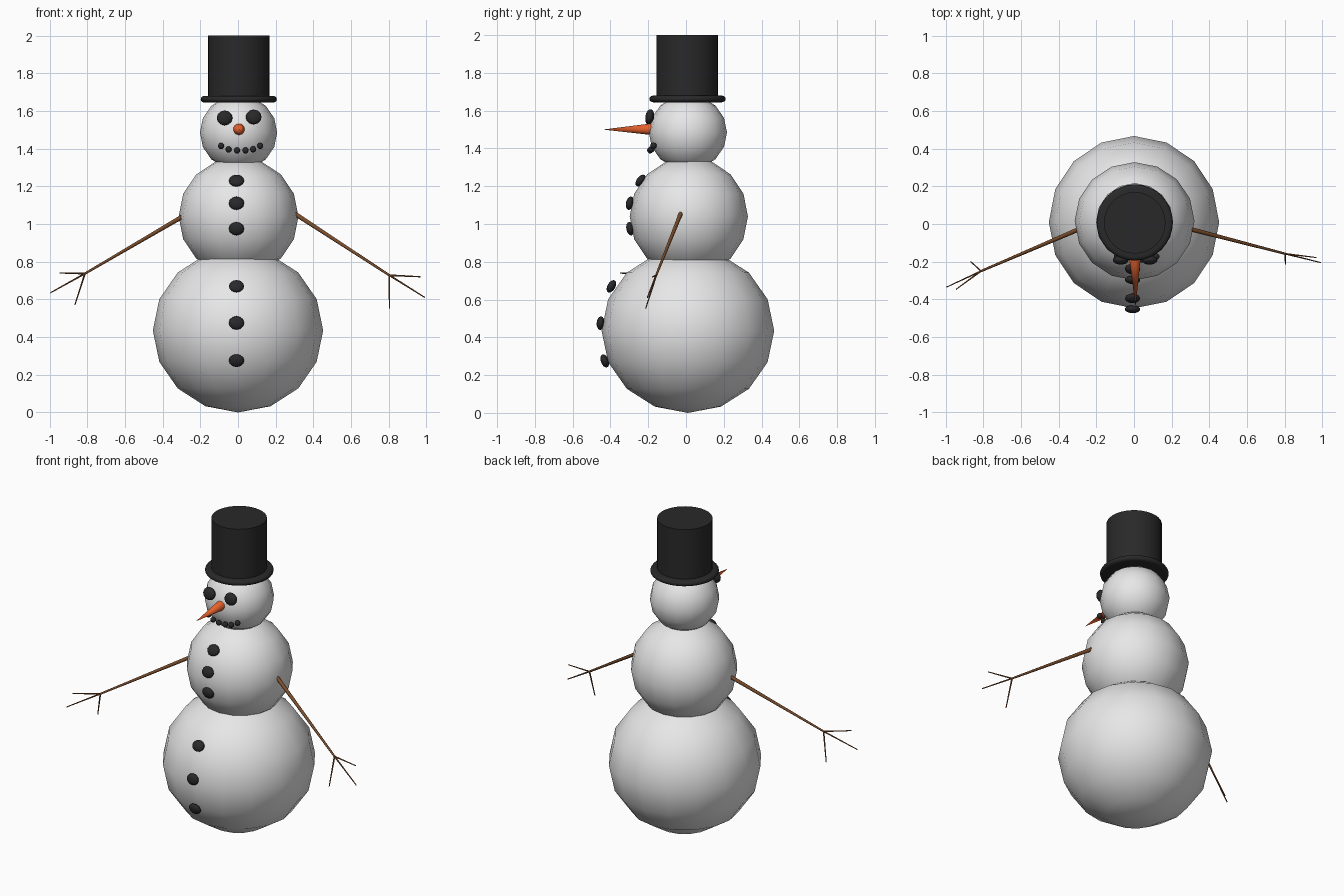
import bpy, math
from mathutils import Vector

if "Cube" in bpy.data.objects:
    bpy.data.objects.remove(bpy.data.objects["Cube"])


def material(name, rgb):
    m = bpy.data.materials.new(name)
    m.diffuse_color = (*rgb, 1)
    m.use_nodes = True
    m.node_tree.nodes["Principled BSDF"].inputs["Base Color"].default_value = m.diffuse_color
    return m


SNOW = material("snow", (0.8, 0.8, 0.8))
COAL = material("coal", (0.022, 0.022, 0.022))
CARROT = material("carrot orange", (0.8, 0.12, 0.025))
BARK = material("bark brown", (0.2, 0.075, 0.025))


def finish(name, mat, angle=40):
    ob = bpy.context.object
    ob.name = name
    ob.data.materials.append(mat)
    bpy.ops.object.shade_smooth_by_angle(angle=math.radians(angle))
    return ob


def ball(name, loc, size, mat, segs=16, rings=8, normal=None):
    """Ellipsoid; its thin z axis can be turned to a surface normal."""
    bpy.ops.mesh.primitive_uv_sphere_add(segments=segs, ring_count=rings, radius=1, location=loc)
    ob = bpy.context.object
    ob.scale = size
    if normal is not None:
        ob.rotation_euler = Vector(normal).to_track_quat('Z', 'Y').to_euler()
    return finish(name, mat, 50)


def stick(name, a, b, r1, r2, mat, sides=8):
    """Tapered rod from a to b."""
    a, b = Vector(a), Vector(b)
    bpy.ops.mesh.primitive_cone_add(vertices=sides, radius1=r1, radius2=r2,
                                    depth=(b - a).length, location=(a + b) / 2,
                                    rotation=(b - a).to_track_quat('Z', 'Y').to_euler())
    return finish(name, mat, 50)


def lathe(name, profile, loc, mat, sides=32):
    """Revolve (radius, z) points into a closed solid with end caps."""
    verts, faces, n = [], [], len(profile)
    for i in range(sides):
        a = math.tau * i / sides
        verts += [(r * math.cos(a), r * math.sin(a), z) for r, z in profile]
    for i in range(sides):
        j = (i + 1) % sides
        faces += [(i * n + k, j * n + k, j * n + k + 1, i * n + k + 1) for k in range(n - 1)]
    faces.append([i * n for i in reversed(range(sides))])
    faces.append([i * n + n - 1 for i in range(sides)])
    me = bpy.data.meshes.new(name)
    me.from_pydata(verts, [], faces)
    ob = bpy.data.objects.new(name, me)
    ob.location = loc
    bpy.context.collection.objects.link(ob)
    bpy.ops.object.select_all(action='DESELECT')
    ob.select_set(True)
    bpy.context.view_layer.objects.active = ob
    return finish(name, mat)


# Snowballs
base_c, chest_c, head_c = Vector((0, .01, .435)), Vector((.003, .015, 1.04)), Vector((.003, .01, 1.485))
ball("base_snowball", base_c, (.452, .457, .435), SNOW)
ball("chest_snowball", chest_c, (.318, .313, .315), SNOW)
ball("head_snowball", head_c, (.205, .207, .2), SNOW)

# Hat: rounded brim, then crown
rim = [(.18 + .022 * math.cos(t), 1.662 + .018 * math.sin(t))
       for t in [math.radians(-90 + 22.5 * i) for i in range(9)]]
lathe("hat_brim", rim, (.004, .008, 0), COAL)
lathe("hat_crown", [(.163, 1.665), (.163, 2.0)], (.004, .006, 0), COAL)

# Coal buttons pressed onto the chest and base
buttons = [(chest_c, -.24, 1.23), (chest_c, -.297, 1.11), (chest_c, -.295, .975),
           (base_c, -.395, .67), (base_c, -.452, .475), (base_c, -.43, .275)]
for i, (c, y, z) in enumerate(buttons):
    p = Vector((-.008, y, z))
    ball(f"button_{i + 1}", p, (.041, .036, .021), COAL, 12, 8, p - c)

# Eyes
for side, x, z in (("left", -.071, 1.563), ("right", .083, 1.568)):
    ball(f"eye_{side}", (x, -.192, z), (.042, .04, .023), COAL, 12, 8, (x * .3, -1, .15))

# Mouth of small coals
for i, x in enumerate((-.09, -.05, -.005, .04, .08, .118)):
    u = abs(x - .014) / .105
    ball(f"mouth_coal_{i + 1}", (x, -.19 + .018 * u ** 2, 1.39 + .025 * u ** 3),
         (.017, .017, .017), COAL, 10, 6)

# Carrot nose
stick("carrot_nose", (.005, -.17, 1.502), (.008, -.44, 1.5), .032, 0, CARROT, 16)

# Stick arms with three twigs each
arms = {
    "right": ((.29, -.025, 1.062), (.803, -.158, .728),
              [(.968, -.178, .72), (.992, -.205, .61), (.803, -.213, .553)]),
    "left": ((-.29, -.027, 1.042), (-.812, -.25, .737),
             [(-.945, -.347, .74), (-.995, -.335, .635), (-.866, -.2, .57)]),
}
for side, (shoulder, wrist, tips) in arms.items():
    stick(f"arm_{side}", shoulder, wrist, .012, .006, BARK)
    for i, tip in enumerate(tips):
        stick(f"twig_{side}_{i + 1}", wrist, tip, .005, .003, BARK, 6)
